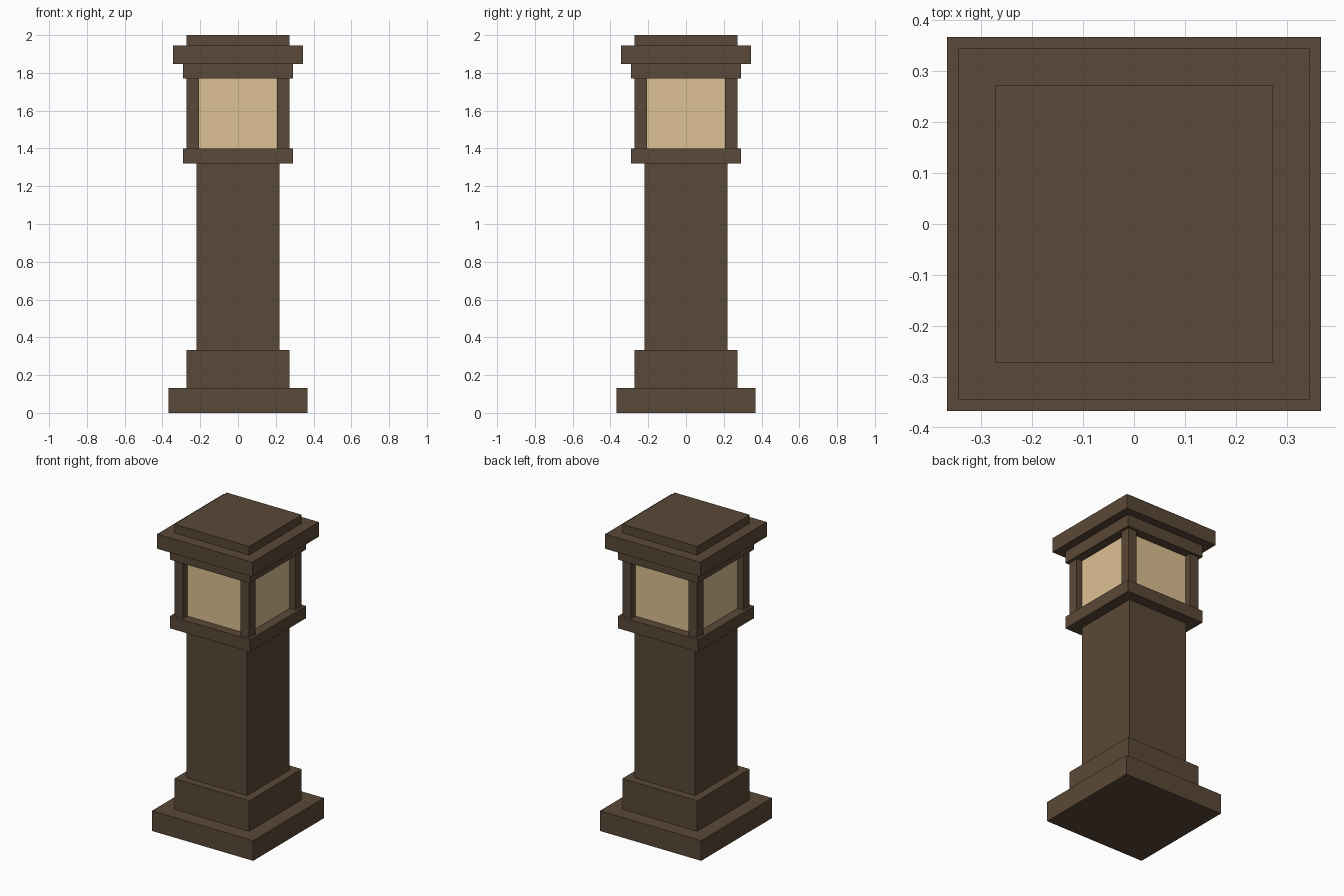
import bpy

if "Cube" in bpy.data.objects:
    bpy.data.objects.remove(bpy.data.objects["Cube"])


def material(name, rgb):
    m = bpy.data.materials.new(name)
    m.diffuse_color = (*rgb, 1)
    m.use_nodes = True
    m.node_tree.nodes["Principled BSDF"].inputs["Base Color"].default_value = m.diffuse_color
    return m


BROWN = material("dark_brown", (0.102, 0.065, 0.038))
AMBER = material("warm_glass", (0.72, 0.53, 0.29))


def box(name, half, z0, z1, mat=BROWN, x=0, y=0):
    bpy.ops.mesh.primitive_cube_add(size=1, location=(x, y, (z0 + z1) / 2))
    ob = bpy.context.object
    ob.name = name
    ob.scale = (2 * half, 2 * half, z1 - z0)
    bpy.ops.object.transform_apply(location=False, rotation=False, scale=True)
    ob.data.materials.append(mat)


# Stepped base and shaft
box("base_slab", 0.367, 0, 0.132)
box("plinth", 0.272, 0.132, 0.332)
box("shaft", 0.219, 0.332, 1.32)

# Lantern: collars, glass block, four corner posts
box("lower_collar", 0.29, 1.32, 1.40)
box("lantern_glass", 0.23, 1.40, 1.77, AMBER)
for side_y, y in (("front", -0.2395), ("back", 0.2395)):
    for side_x, x in (("left", -0.2395), ("right", 0.2395)):
        box(f"{side_y}_{side_x}_post", 0.0325, 1.40, 1.77, x=x, y=y)
box("upper_collar", 0.29, 1.77, 1.848)

# Stepped cap
box("cap_slab", 0.345, 1.848, 1.944)
box("cap_top", 0.272, 1.944, 2.0)
